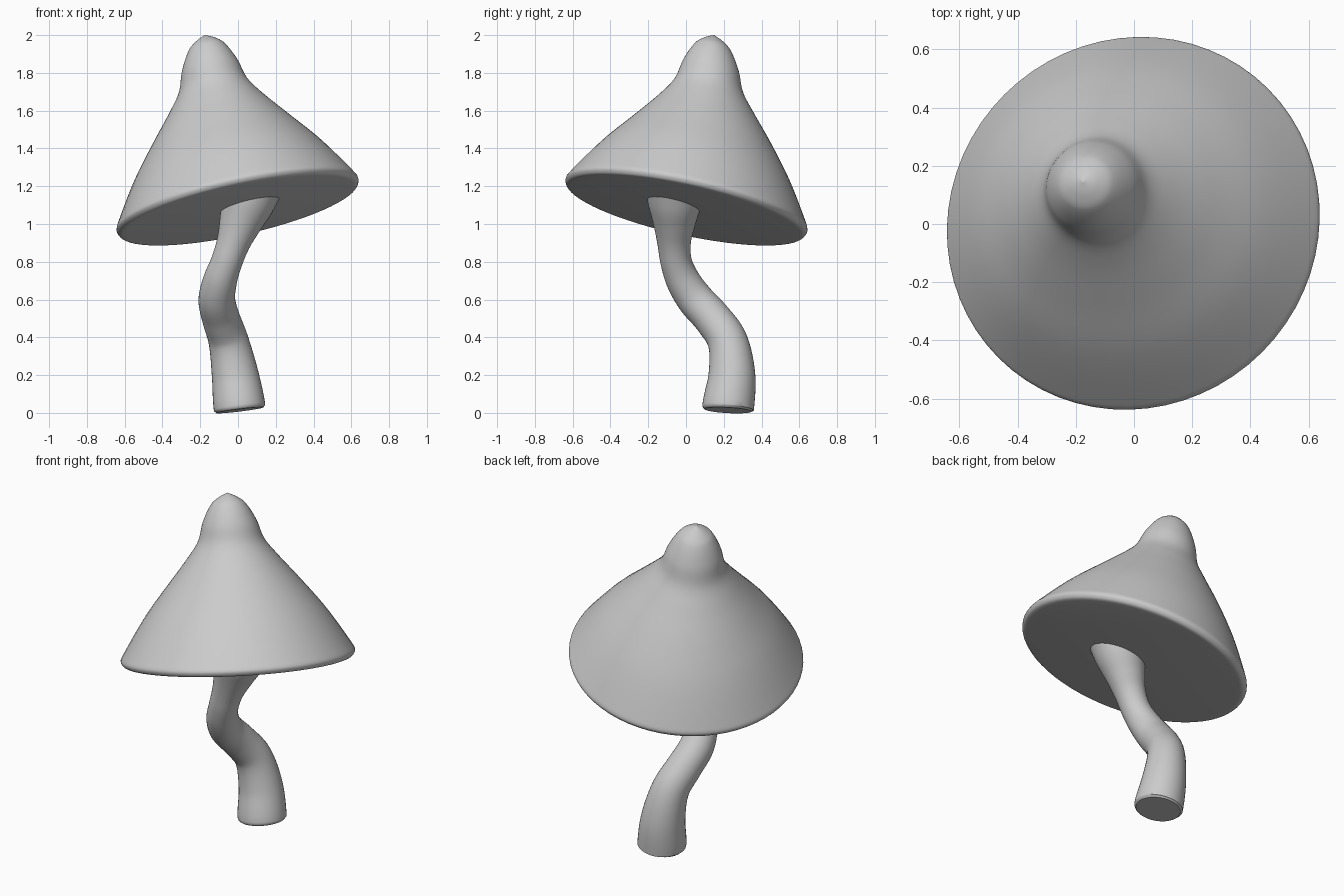
import bpy, bmesh, math
from mathutils import Vector

if "Cube" in bpy.data.objects:
    bpy.data.objects.remove(bpy.data.objects["Cube"])

UP = Vector((0, 0, 1))


def smooth_path(keys, steps):
    """Chord-length Hermite interpolation through (x, y, z, radius) keys."""
    p = [Vector(k) for k in keys]
    s = [0.0]
    for a, b in zip(p, p[1:]):
        s.append(s[-1] + (b - a).length)
    last = len(p) - 1
    m = []
    for i in range(len(p)):
        a, b = max(i - 1, 0), min(i + 1, last)
        m.append((p[b] - p[a]) / (s[b] - s[a]))
    out = []
    for i in range(last):
        h = s[i + 1] - s[i]
        for k in range(steps):
            t = k / steps
            out.append(p[i] * (2*t**3 - 3*t**2 + 1) + m[i] * (h * (t**3 - 2*t**2 + t))
                       + p[i + 1] * (3*t**2 - 2*t**3) + m[i + 1] * (h * (t**3 - t**2)))
    return out + [p[-1]]


def loft(name, path, sides, axis=None):
    """Skin circular rings along a path; rings face axis or the path tangent."""
    bm = bmesh.new()
    rings = []
    for i, q in enumerate(path):
        a, b = path[max(i - 1, 0)], path[min(i + 1, len(path) - 1)]
        rot = UP.rotation_difference(axis or (b - a).to_3d().normalized())
        rings.append([bm.verts.new(q.to_3d() + rot @ Vector((
            q.w * math.cos(2 * math.pi * k / sides),
            q.w * math.sin(2 * math.pi * k / sides), 0))) for k in range(sides)])
    for lo, hi in zip(rings, rings[1:]):
        for k in range(sides):
            j = (k + 1) % sides
            bm.faces.new((lo[k], lo[j], hi[j], hi[k]))
    bm.faces.new(rings[0][::-1])
    if path[-1].w > 0:
        bm.faces.new(rings[-1])
    bmesh.ops.remove_doubles(bm, verts=bm.verts, dist=1e-5)
    bmesh.ops.recalc_face_normals(bm, faces=bm.faces)
    me = bpy.data.meshes.new(name)
    bm.to_mesh(me)
    bm.free()
    ob = bpy.data.objects.new(name, me)
    bpy.context.collection.objects.link(ob)
    bpy.ops.object.select_all(action='DESELECT')
    bpy.context.view_layer.objects.active = ob
    ob.select_set(True)
    bpy.ops.object.shade_smooth_by_angle(angle=math.radians(40))
    return ob


# Cap: tilted bell profile given as (radius, height along the tilted axis)
tilt = Vector((-0.21, 0.21, 0.955)).normalized()
profile = [(.60, -.02), (.64, -.014), (.655, .01), (.643, .04), (.508, .25),
           (.375, .42), (.25, .575), (.185, .67), (.15, .78), (.097, .88),
           (.05, .92), (0, .945)]
keys = []
for r, t in profile:
    bend = max(0, (t - .5) / .445)          # tip leans slightly off the axis
    c = Vector((0, 0, 1.09)) + tilt * t + Vector((.022, -.05, .008)) * bend
    keys.append((*c, r))
loft("cap", smooth_path(keys, 6), 64, tilt)

# Stem: winding path with varying radius, running up into the cap
stem = [(.01, .222, .014, .125), (.008, .223, .03, .137), (-.015, .243, .2, .124),
        (-.05, .22, .38, .106), (-.09, .14, .5, .1), (-.112, .05, .6, .097),
        (-.095, -.015, .7, .09), (-.06, -.052, .8, .083), (-.025, -.063, .9, .089),
        (.01, -.062, 1.0, .112), (.045, -.06, 1.1, .14), (.075, -.06, 1.19, .155)]
loft("stem", smooth_path(stem, 6), 40)
